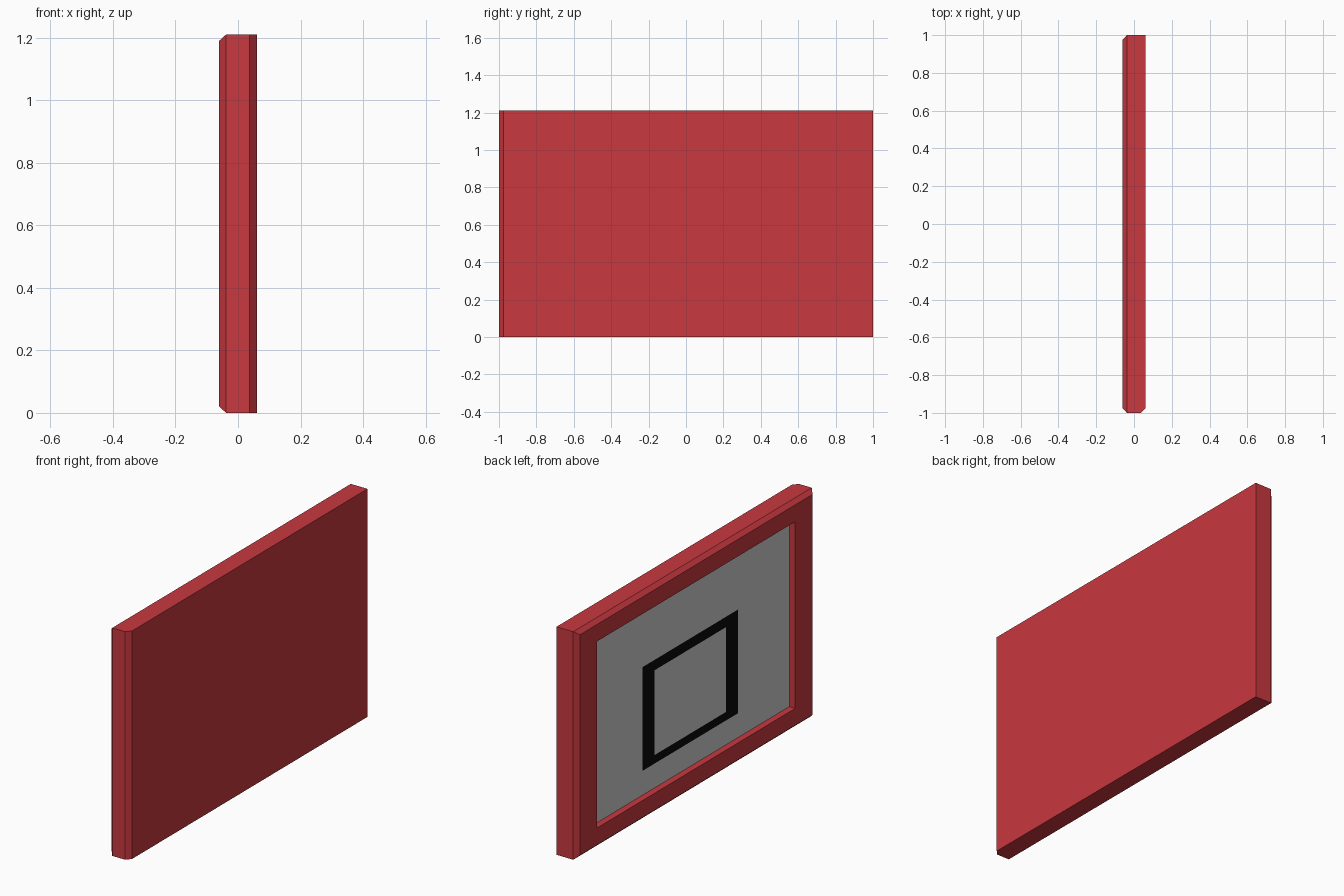
import bpy

if "Cube" in bpy.data.objects:
    bpy.data.objects.remove(bpy.data.objects["Cube"])


def rect(x, y0, y1, z0, z1):
    """Rectangle in the YZ plane, counter-clockwise seen from +x."""
    return [(x, y0, z0), (x, y1, z0), (x, y1, z1), (x, y0, z1)]


def material(name, colour):
    mat = bpy.data.materials.new(name)
    mat.diffuse_color = colour
    mat.use_nodes = True
    mat.node_tree.nodes["Principled BSDF"].inputs["Base Color"].default_value = mat.diffuse_color
    return mat


def loft(name, rings, cap_start=False, cap_end=False, mat=None):
    """Bridge a series of rectangles, running from +x towards -x."""
    verts = [p for ring in rings for p in ring]
    faces = []
    for r in range(len(rings) - 1):
        a, b = 4 * r, 4 * r + 4
        for i in range(4):
            j = (i + 1) % 4
            faces.append((a + i, b + i, b + j, a + j))
    if cap_start:
        faces.append((0, 1, 2, 3))
    if cap_end:
        last = len(verts) - 4
        faces.append(tuple(last + k for k in (3, 2, 1, 0)))
    mesh = bpy.data.meshes.new(name)
    mesh.from_pydata(verts, [], faces)
    obj = bpy.data.objects.new(name, mesh)
    bpy.context.collection.objects.link(obj)
    if mat:
        mesh.materials.append(mat)
    return obj


W, H = 1.0, 1.21
BEV = 0.975            # half width inside the chamfer
FLOOR = -0.025         # depth of the recessed panel
opening = (-0.83, 0.83, 0.11, 1.10)

red = material("red", (0.58, 0.04, 0.05, 1))
black = material("black", (0.003, 0.003, 0.003, 1))

# Slab with chamfered rim and recess walls
loft("board_frame", [
    rect(0.06, -BEV, W, 0, H),
    rect(0.036, -W, W, 0, H),
    rect(-0.038, -W, W, 0, H),
    rect(-0.06, -BEV, BEV, 0.02, H - 0.02),
    rect(-0.06, *opening),
    rect(FLOOR, *opening),
], cap_start=True, mat=red)

# Grey recessed panel
loft("board_panel", [rect(FLOOR, *opening)], cap_end=True)

# Black target outline lying on the panel
loft("target_outline", [
    rect(FLOOR - 0.001, -0.40, 0.40, 0.24, 0.79),
    rect(FLOOR - 0.001, -0.30, 0.30, 0.285, 0.735),
], mat=black)
